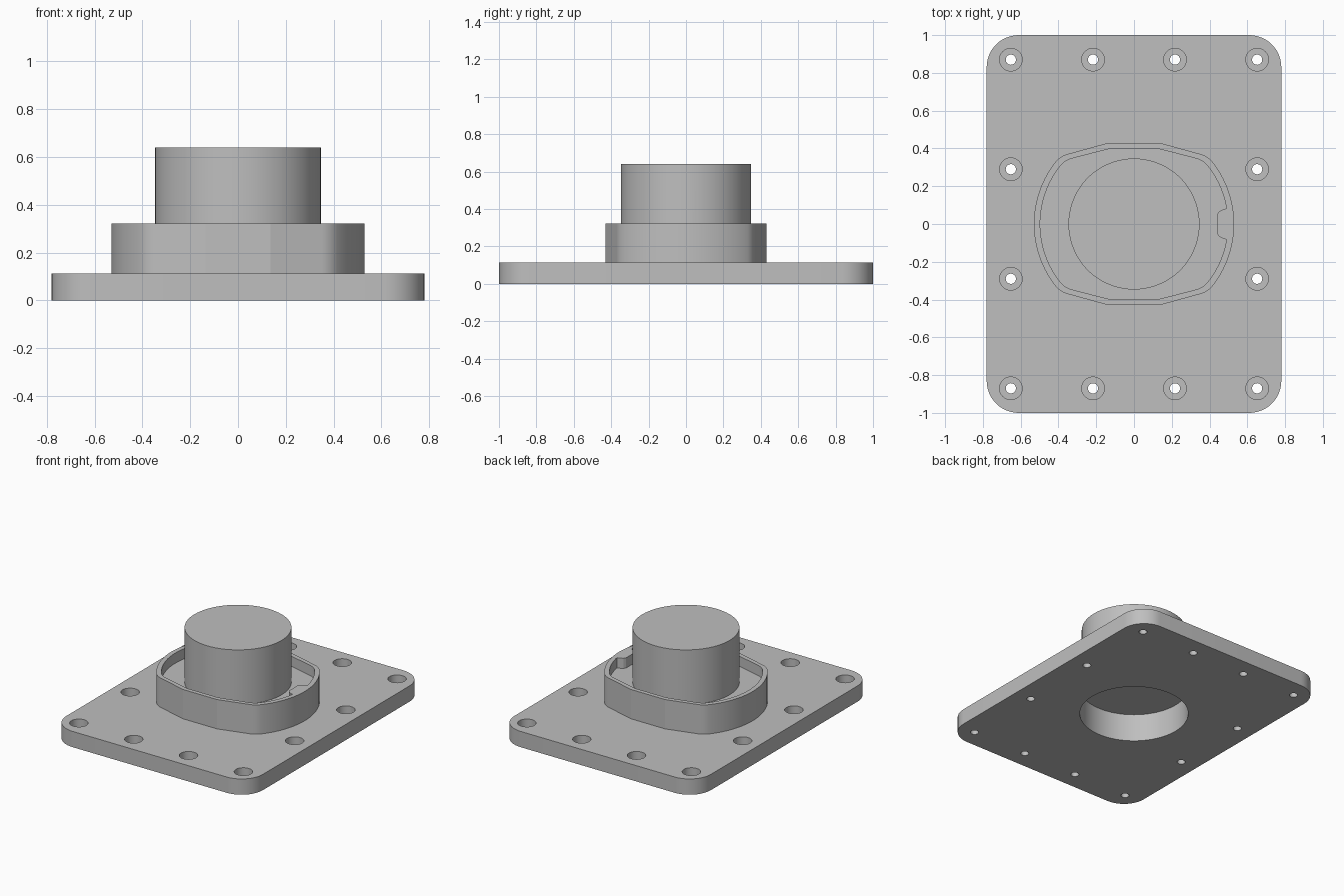
import bpy, bmesh
from math import sin, cos, pi, radians
from mathutils import Vector

if "Cube" in bpy.data.objects:
    bpy.data.objects.remove(bpy.data.objects["Cube"])

PLATE_TOP, COLLAR_TOP, BOSS_TOP = 0.113, 0.323, 0.64
RECESS_FLOOR, BORE_CEILING = 0.25, 0.2

grey = bpy.data.materials.new("metal grey")
grey.use_nodes = True
colour = (0.52, 0.52, 0.52, 1)
grey.diffuse_color = colour
grey.node_tree.nodes["Principled BSDF"].inputs["Base Color"].default_value = colour


def prism(name, points, z0, z1):
    """Extrude a closed counter-clockwise outline between two heights."""
    bm = bmesh.new()
    low = [bm.verts.new((x, y, z0)) for x, y in points]
    face = bm.faces.new(low)
    ext = bmesh.ops.extrude_face_region(bm, geom=[face], use_keep_orig=True)
    for v in ext["geom"]:
        if isinstance(v, bmesh.types.BMVert):
            v.co.z = z1
    bmesh.ops.recalc_face_normals(bm, faces=bm.faces)
    mesh = bpy.data.meshes.new(name)
    bm.to_mesh(mesh)
    bm.free()
    mesh.materials.append(grey)
    obj = bpy.data.objects.new(name, mesh)
    bpy.context.collection.objects.link(obj)
    return obj


def combine(target, tool, operation):
    """Apply a boolean and discard the tool."""
    tool.hide_render = True
    mod = target.modifiers.new("boolean", 'BOOLEAN')
    mod.operation, mod.object, mod.solver = operation, tool, 'EXACT'
    bpy.context.view_layer.objects.active = target
    bpy.ops.object.modifier_apply(modifier=mod.name)
    bpy.data.objects.remove(tool)


def circle(r, n, cx=0, cy=0):
    return [(cx + r * cos(2 * pi * i / n), cy + r * sin(2 * pi * i / n)) for i in range(n)]


def rounded_rect(hx, hy, r, steps=12):
    points = []
    for k, (sx, sy) in enumerate([(1, 1), (-1, 1), (-1, -1), (1, -1)]):
        for i in range(steps + 1):
            a = (k + i / steps) * pi / 2
            points.append((sx * (hx - r) + r * cos(a), sy * (hy - r) + r * sin(a)))
    return points


def collar_outline(flat_x, flat_y, r):
    """Round sides, rounded shoulders, sloping flats and a straight front and back."""
    def on_arc(deg):
        return Vector((r * cos(radians(deg)), r * sin(radians(deg))))
    flat, corner, start = Vector((flat_x, flat_y)), on_arc(42.8), on_arc(38.5)
    end = corner + (flat - corner).normalized() * 0.04
    quarter = [on_arc(38.5 * i / 10) for i in range(10)]
    for i in range(9):
        t = i / 8
        quarter.append(start * (1 - t) ** 2 + corner * 2 * t * (1 - t) + end * t * t)
    quarter.append(flat)
    half = quarter + [Vector((-p.x, p.y)) for p in reversed(quarter)]
    return half + [-p for p in half[1:-1]]


# Base plate joined with the raised collar
housing = prism("flanged_housing", rounded_rect(0.78, 1.0, 0.17), 0, PLATE_TOP)
combine(housing, prism("collar", collar_outline(0.135, 0.43, 0.53), 0.05, COLLAR_TOP), 'UNION')

# Shallow recess in the collar, with a locating key left standing on the left side
recess = prism("recess", collar_outline(0.122, 0.40, 0.497), RECESS_FLOOR, COLLAR_TOP + 0.1)
key_side = [(0.44, 0.05), (0.45, 0.066), (0.475, 0.078), (0.52, 0.092)]
key = [(x, -y) for x, y in key_side] + key_side[::-1]
combine(recess, prism("key", key, RECESS_FLOOR - 0.1, COLLAR_TOP + 0.2), 'DIFFERENCE')
combine(housing, recess, 'DIFFERENCE')

# Central boss and the blind bore beneath it
combine(housing, prism("boss", circle(0.347, 72), RECESS_FLOOR - 0.02, BOSS_TOP), 'UNION')
combine(housing, prism("bore", circle(0.36, 72), -0.1, BORE_CEILING), 'DIFFERENCE')

# Counterbored screw holes around the rim
holes = [(x, y) for x in (-0.652, -0.217, 0.217, 0.652) for y in (-0.87, 0.87)]
holes += [(x, y) for x in (-0.652, 0.652) for y in (-0.29, 0.29)]
for x, y in holes:
    combine(housing, prism("counterbore", circle(0.06, 40, x, y), PLATE_TOP - 0.06, 0.2), 'DIFFERENCE')
    combine(housing, prism("screw_hole", circle(0.027, 40, x, y), -0.1, 0.2), 'DIFFERENCE')

# Smooth the curved walls, keep the edges crisp
bpy.ops.object.select_all(action='DESELECT')
housing.select_set(True)
bpy.context.view_layer.objects.active = housing
bpy.ops.object.shade_smooth_by_angle(angle=radians(13))
